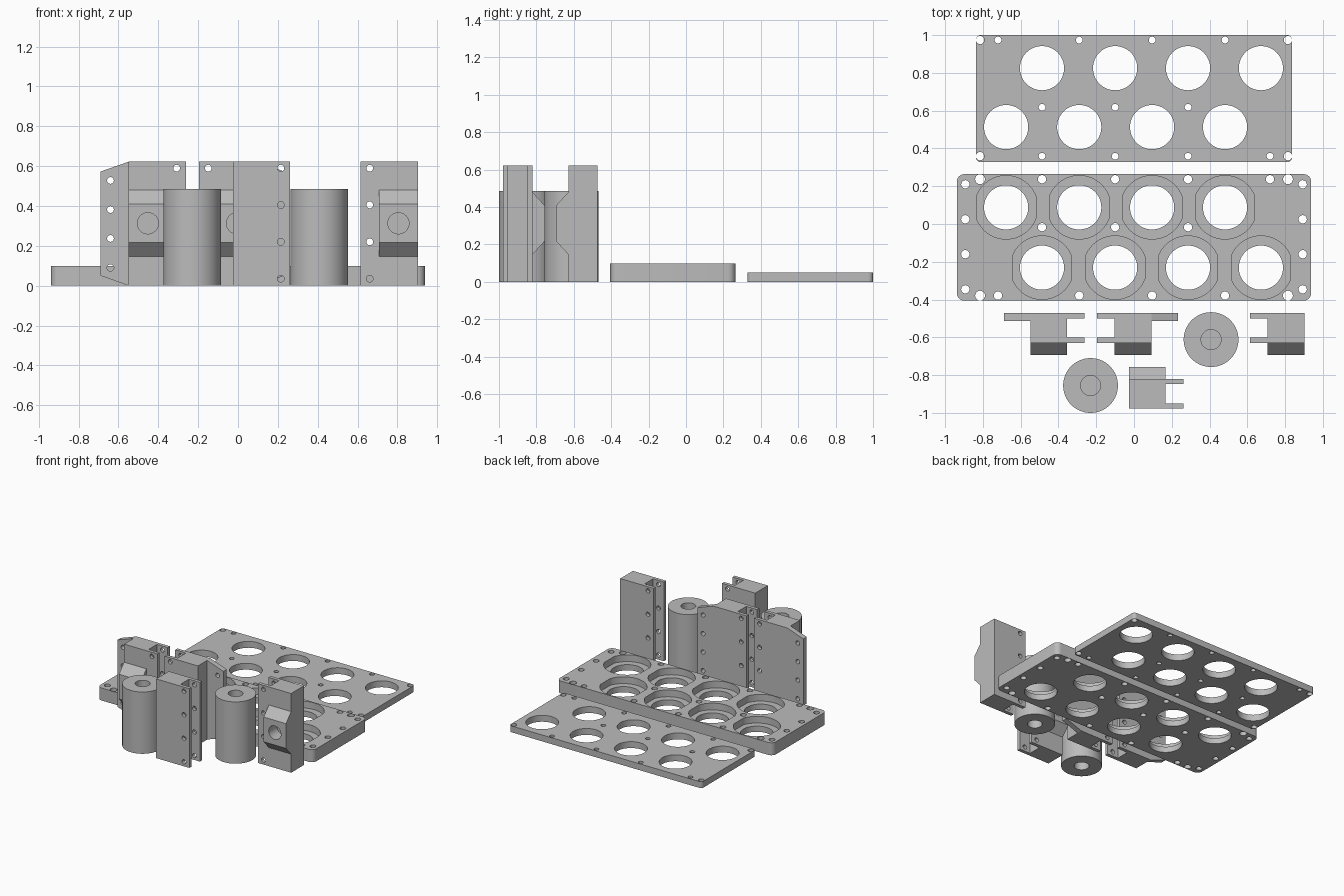
import bpy, bmesh, math

if "Cube" in bpy.data.objects:
    bpy.data.objects.remove(bpy.data.objects["Cube"])

grey = bpy.data.materials.new("light_grey")
grey.diffuse_color = (0.5, 0.5, 0.5, 1)
grey.use_nodes = True
grey.node_tree.nodes["Principled BSDF"].inputs["Base Color"].default_value = grey.diffuse_color

# ---- helpers ----
AXES = {"x": lambda u, v, w: (w, u, v),
        "y": lambda u, v, w: (u, w, v),
        "z": lambda u, v, w: (u, v, w)}


def circle(cx, cy, r, n=32):
    return [(cx + r * math.cos(2 * math.pi * i / n),
             cy + r * math.sin(2 * math.pi * i / n)) for i in range(n)]


def rounded(x0, x1, y0, y1, r, n=6):
    pts = []
    for k, (cx, cy) in enumerate([(x1 - r, y1 - r), (x0 + r, y1 - r),
                                  (x0 + r, y0 + r), (x1 - r, y0 + r)]):
        for i in range(n + 1):
            a = math.pi / 2 * (k + i / n)
            pts.append((cx + r * math.cos(a), cy + r * math.sin(a)))
    return pts


def prisms(name, polys, lo, hi, axis, place=(0, 0, 1, 1)):
    """Extrude flat outlines along an axis, optionally moved and mirrored."""
    ox, oy, sx, sy = place
    bm = bmesh.new()
    for poly in polys:
        rings = []
        for w in (lo, hi):
            ring = []
            for u, v in poly:
                x, y, z = AXES[axis](u, v, w)
                ring.append(bm.verts.new((ox + sx * x, oy + sy * y, z)))
            rings.append(ring)
        a, b = rings
        bm.faces.new(a)
        bm.faces.new(b)
        for i in range(len(a)):
            j = (i + 1) % len(a)
            bm.faces.new((a[i], a[j], b[j], b[i]))
    bmesh.ops.recalc_face_normals(bm, faces=bm.faces)
    mesh = bpy.data.meshes.new(name)
    bm.to_mesh(mesh)
    bm.free()
    mesh.materials.append(grey)
    ob = bpy.data.objects.new(name, mesh)
    bpy.context.collection.objects.link(ob)
    return ob


def cut(ob, *cutters):
    """Subtract the cutters, bake the result and delete them."""
    for c in cutters:
        m = ob.modifiers.new("cut", "BOOLEAN")
        m.operation, m.solver, m.object = "DIFFERENCE", "EXACT", c
    dg = bpy.context.evaluated_depsgraph_get()
    dg.update()
    mesh = bpy.data.meshes.new_from_object(ob.evaluated_get(dg))
    ob.modifiers.clear()
    ob.data = mesh
    for c in cutters:
        bpy.data.objects.remove(c)
    return ob


# ---- plates with two staggered rows of round openings ----
ROW_L = [-0.677, -0.290, 0.096, 0.482]
ROW_R = [-0.487, -0.100, 0.286, 0.672]
EDGE_A = [-0.815, -0.72, -0.290, 0.096, 0.482, 0.815]
EDGE_B = [-0.815, -0.487, -0.100, 0.286, 0.72, 0.815]
MID = [-0.487, -0.100, 0.286]


def screw_holes(a_y, b_y, mid_y, r):
    pts = ([(x, a_y) for x in EDGE_A] + [(x, b_y) for x in EDGE_B]
           + [(x, mid_y) for x in MID])
    return [circle(x, y, r + (0.004 if abs(x) > 0.8 else 0), 20) for x, y in pts]


# thin cover plate
cover = prisms("cover_plate", [rounded(-0.837, 0.837, 0.328, 1.0, 0.025)], 0, 0.05, "z")
openings = [circle(x, 0.825, 0.117, 64) for x in ROW_R]
openings += [circle(x, 0.513, 0.117, 64) for x in ROW_L]
cut(cover, prisms("c", openings + screw_holes(0.974, 0.359, 0.618, 0.018), -0.1, 0.2, "z"))

# thick base plate with flat-sided counterbores
base = prisms("base_plate", [rounded(-0.938, 0.938, -0.406, 0.264, 0.04)], 0, 0.098, "z")
centres = [(x, 0.088) for x in ROW_L] + [(x, -0.231) for x in ROW_R]
flat, rad = 0.157, 0.168
side = math.acos(flat / rad)
recesses = []
for cx, cy in centres:
    ring = []
    for start in (side, math.pi + side):
        for i in range(25):
            a = start + (math.pi - 2 * side) * i / 24
            ring.append((cx + rad * math.cos(a), cy + rad * math.sin(a)))
    recesses.append(ring)
bolts = screw_holes(-0.379, 0.237, -0.017, 0.022)
bolts += [circle(s * 0.893, y, 0.022, 20) for s in (-1, 1)
          for y in (0.21, 0.025, -0.16, -0.346)]
cut(base,
    prisms("c1", recesses, 0.045, 0.3, "z"),
    prisms("c2", [circle(x, y, 0.117, 64) for x, y in centres] + bolts, -0.1, 0.3, "z"))

# ---- rollers with a blind bore in each end ----
for i, (x, y) in enumerate([(0.408, -0.612), (-0.23, -0.855)], 1):
    roller = prisms(f"roller_{i}", [circle(x, y, 0.145, 96)], 0, 0.485, "z")
    bore = [circle(x, y, 0.053, 48)]
    cut(roller, prisms("c1", bore, 0.385, 0.6, "z"), prisms("c2", bore, -0.1, 0.1, "z"))

# ---- upright housings: body with wedge nose, two thin flanges, optional wing ----
H = 0.622
NOSE = [(0, 0), (0, H), (-0.157, H), (-0.157, 0.48), (-0.221, 0.41),
        (-0.221, 0.216), (-0.157, 0.146), (-0.157, 0)]
WING = [(-0.097, 0), (-0.237, 0.05), (-0.237, 0.573), (-0.097, H)]
FLANGE = [(0.097, 0), (0.191, 0), (0.191, H), (0.097, H)]
FLANGE_HOLES = [circle(0.144, z, 0.017, 20) for z in (0.035, 0.22, 0.405, 0.59)]
WING_HOLES = [circle(-0.188, z, 0.017, 20) for z in (0.09, 0.237, 0.382, 0.528)]

#           x, back y, mirror x, mirror y, has wing
HOUSINGS = [(-0.452, -0.472, 1, 1, True),
            (-0.005, -0.472, -1, 1, True),
            (0.805, -0.472, -1, 1, False),
            (0.071, -0.978, 1, -1, False)]
for i, (ox, oy, sx, sy, wing) in enumerate(HOUSINGS, 1):
    p = (ox, oy, sx, sy)
    body = prisms(f"housing_{i}_body", [NOSE], -0.097, 0.097, "x", p)
    cut(body, prisms("c", [circle(0, 0.313, 0.053, 48)], -0.4, -0.12, "y", p))
    for part, y0, y1 in (("back", -0.027, 0), ("front", -0.157, -0.13)):
        flange = prisms(f"housing_{i}_{part}_flange", [FLANGE], y0, y1, "y", p)
        cut(flange, prisms("c", FLANGE_HOLES, -0.5, 0.5, "y", p))
    if wing:
        plate = prisms(f"housing_{i}_wing", [WING], -0.042, 0, "y", p)
        cut(plate, prisms("c", WING_HOLES, -0.5, 0.5, "y", p))

# smooth round walls, keep edges crisp
bpy.ops.object.select_all(action="SELECT")
bpy.context.view_layer.objects.active = base
bpy.ops.object.shade_smooth_by_angle(angle=math.radians(30))
